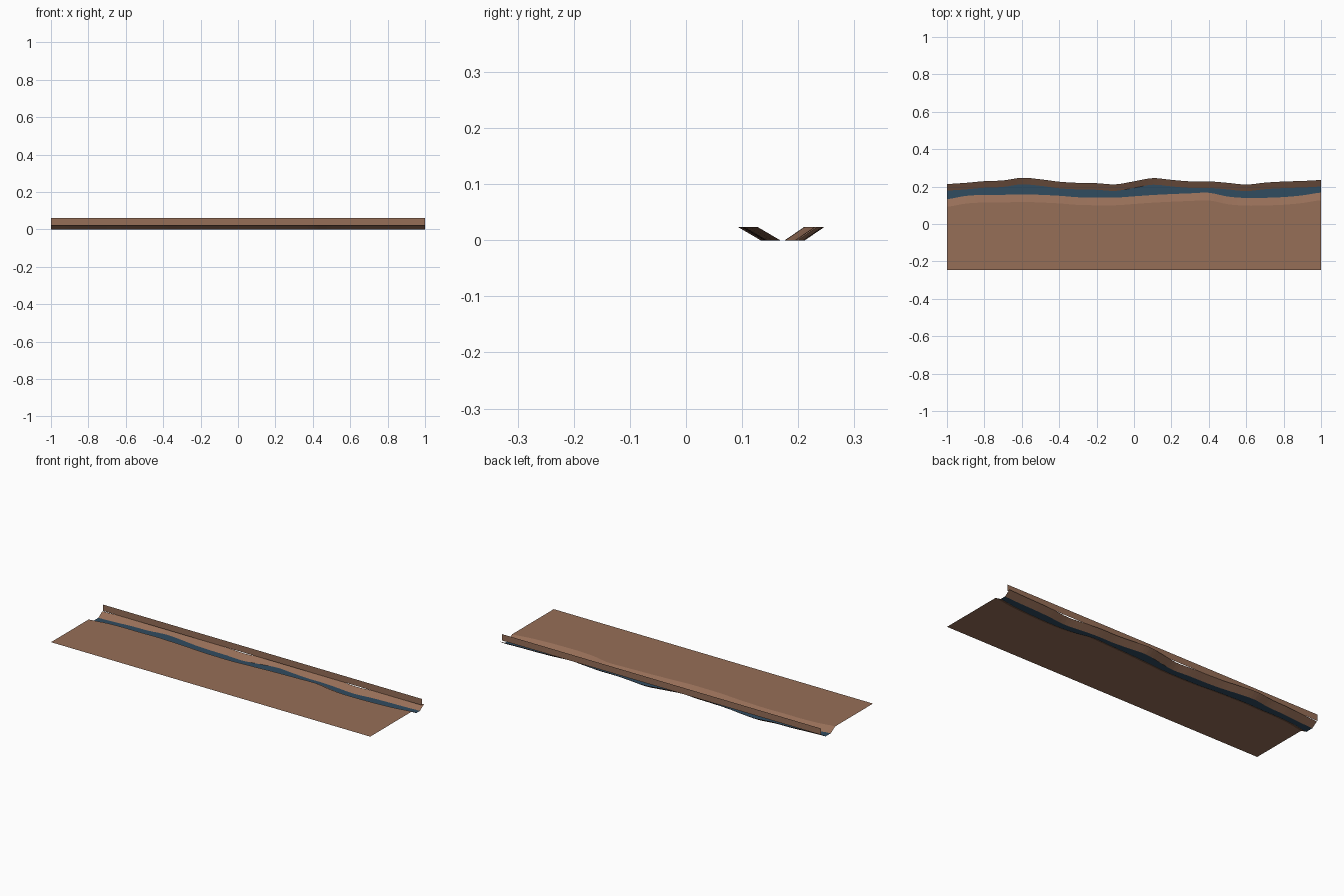
import bpy

if "Cube" in bpy.data.objects:
    bpy.data.objects.remove(bpy.data.objects["Cube"])

BANK_Z = 0.024      # height of the flat land
WALL_TOP = 0.06
WALL_Y = 0.219
FRONT_Y = -0.245
SUB = 4             # subdivisions between control points

# y of the winding lines, sampled every 0.1 from x = -1 to x = 1
FAR_TOP = [.214, .220, .229, .233, .247, .239, .226, .220, .218, .212, .228,
           .245, .236, .228, .228, .220, .211, .221, .227, .230, .235]
NEAR_FOOT = [.133, .150, .156, .156, .159, .156, .151, .143, .141, .141, .148,
             .155, .160, .164, .167, .147, .139, .140, .144, .153, .168]


def smooth_line(ys):
    """Catmull-Rom interpolation of the samples, as (x, y) pairs."""
    out = []
    n = len(ys) - 1
    for i in range(n):
        p0, p1, p2, p3 = ys[max(i - 1, 0)], ys[i], ys[i + 1], ys[min(i + 2, n)]
        for k in range(SUB):
            t = k / SUB
            y = p1 + 0.5 * t * (p2 - p0 + t * (2 * p0 - 5 * p1 + 4 * p2 - p3
                                + t * (3 * (p1 - p2) + p3 - p0)))
            out.append((-1 + 2 * (i + t) / n, y))
    return out + [(1.0, ys[-1])]


def offset(line, dy, z):
    return [(x, y + dy, z) for x, y in line]


def material(name, rgb):
    m = bpy.data.materials.new(name)
    m.diffuse_color = (*rgb, 1)
    m.use_nodes = True
    m.node_tree.nodes["Principled BSDF"].inputs["Base Color"].default_value = m.diffuse_color
    return m


def strip(name, a, b, mat):
    """Ribbon of quads from line a to line b (a in front of or below b)."""
    n = len(a)
    faces = [(i, i + 1, n + i + 1, n + i) for i in range(n - 1)]
    me = bpy.data.meshes.new(name)
    me.from_pydata(a + b, [], faces)
    me.materials.append(mat)
    ob = bpy.data.objects.new(name, me)
    bpy.context.collection.objects.link(ob)
    return ob


earth = material("earth brown", (0.305, 0.156, 0.096))
water = material("river blue", (0.030, 0.072, 0.117))

near, far = smooth_line(NEAR_FOOT), smooth_line(FAR_TOP)
near_top = offset(near, -0.041, BANK_Z)
near_foot = offset(near, 0, 0)
far_foot = offset(far, -0.035, 0)
far_top = offset(far, 0, BANK_Z)
front_edge = [(x, FRONT_Y, BANK_Z) for x, _ in near]

# Flat land, two sloping banks and the river bed between them
strip("ground", front_edge, near_top, earth)
strip("near_bank", near_top, near_foot, earth)
strip("river", near_foot, far_foot, water)
strip("far_bank", far_foot, far_top, earth)

# Straight upright wall behind the river
strip("back_wall", [(-1, WALL_Y, BANK_Z), (1, WALL_Y, BANK_Z)],
      [(-1, WALL_Y, WALL_TOP), (1, WALL_Y, WALL_TOP)], earth)
